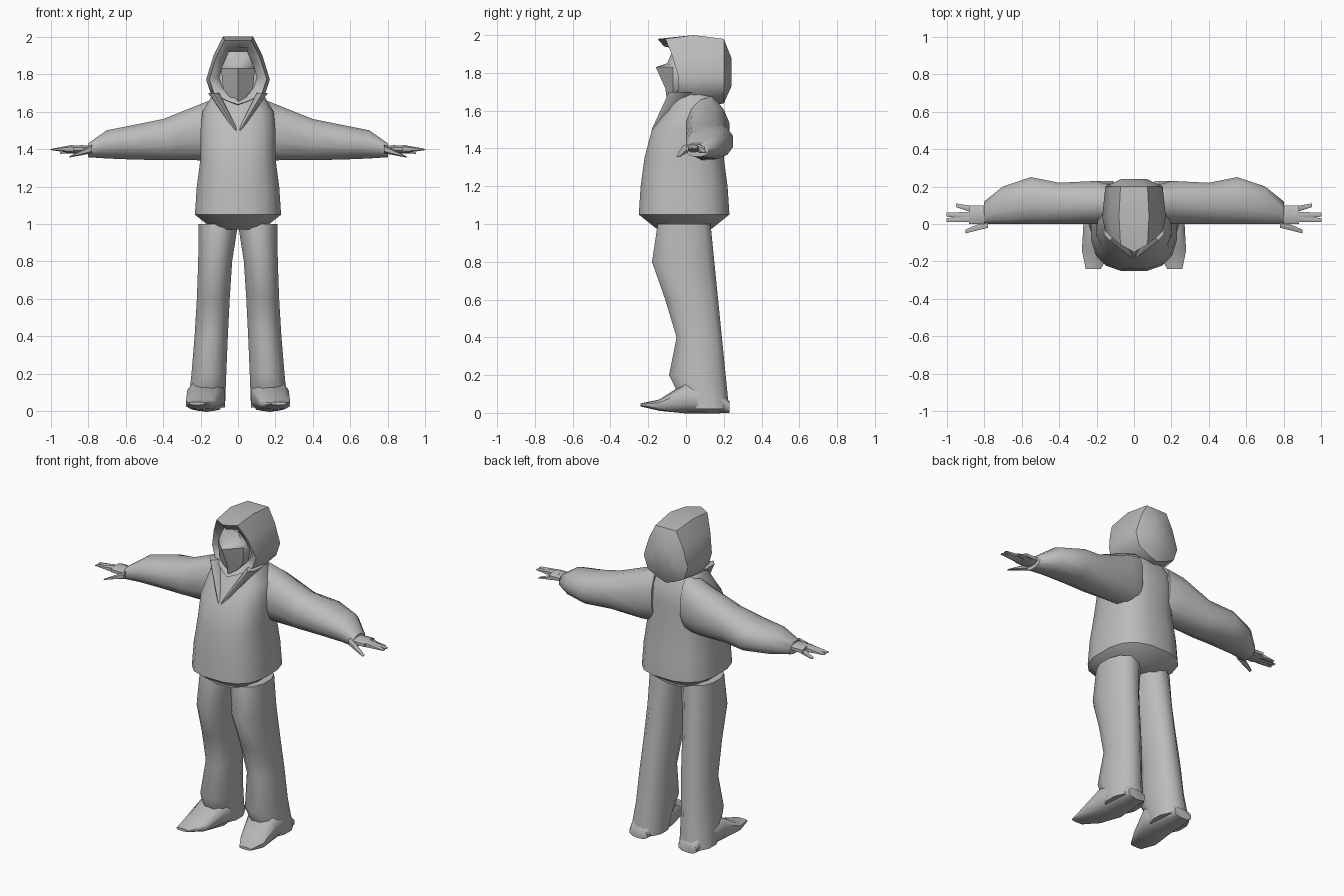
import bpy
import bmesh
import math

cube = bpy.data.objects.get("Cube")
if cube:
    bpy.data.objects.remove(cube, do_unlink=True)

grey = bpy.data.materials.new("plain grey")
grey.use_nodes = True
grey.diffuse_color = (0.5, 0.5, 0.5, 1)
grey.node_tree.nodes["Principled BSDF"].inputs["Base Color"].default_value = grey.diffuse_color


def skin(name, rings):
    """Join rings of points into a closed, smooth shaded body."""
    bm = bmesh.new()
    loops = [[bm.verts.new(point) for point in ring] for ring in rings]
    for first, second in zip(loops, loops[1:]):
        count = len(first)
        for i in range(count):
            j = (i + 1) % count
            bm.faces.new((first[i], first[j], second[j], second[i]))
    bm.faces.new(loops[0])
    bm.faces.new(loops[-1])
    bmesh.ops.recalc_face_normals(bm, faces=bm.faces)
    mesh = bpy.data.meshes.new(name)
    bm.to_mesh(mesh)
    bm.free()
    mesh.materials.append(grey)
    obj = bpy.data.objects.new(name, mesh)
    bpy.context.collection.objects.link(obj)
    bpy.ops.object.select_all(action="DESELECT")
    obj.select_set(True)
    bpy.context.view_layer.objects.active = obj
    bpy.ops.object.shade_smooth_by_angle(angle=math.radians(50))


def rounded(value, power):
    return math.copysign(abs(value) ** (2 / power), value)


def loft(name, axis, sections, sides=12, power=2.2, flip=1):
    """Each section is a position on the axis, then the low and high bounds across it."""
    rings = []
    reach = rounded(math.cos(math.pi / sides), power)
    for along, low_a, high_a, low_b, high_b in sections:
        ring = []
        for i in range(sides):
            turn = math.tau * (i + 0.5) / sides
            across = rounded(math.cos(turn), power) / reach
            up = rounded(math.sin(turn), power) / reach
            a = (low_a + high_a + (high_a - low_a) * across) / 2
            b = (low_b + high_b + (high_b - low_b) * up) / 2
            x, y, z = {"x": (along, a, b), "y": (a, along, b), "z": (a, b, along)}[axis]
            ring.append((x * flip, y, z))
        rings.append(ring)
    skin(name, rings)


# Jacket body: gathered hem, full belly, and a back as deep as the half width
body = [(0.97, 0.13, 0.15), (1.05, 0.23, 0.25), (1.2, 0.22, 0.24), (1.35, 0.2, 0.22),
        (1.5, 0.2, 0.18), (1.6, 0.19, 0.1), (1.7, 0.13, 0.05)]
loft("jacket_body", "z",
     [(z, -width, width, -belly, width) for z, width, belly in body], sides=16, power=2.7)

# Hood: one outline swept from the deep lining, over the slanted rim, to the back
half = [(0.08, 0.2), (0.13, 0.1), (0.17, -0.03), (0.14, -0.12), (0.06, -0.16)]
outline = [(0, 0.2)] + half + [(0, -0.18)] + [(-x, z) for x, z in reversed(half)]
hood = []
for y, scale in [(-0.02, 0.6), (-0.1, 0.7), (-0.13, 0.9), (0.04, 1), (0.2, 0.9), (0.24, 0.4)]:
    slant = 4 * max(0, -y)
    hood.append([(x * scale, y + slant * (abs(x) - 0.2 * z), 1.8 + z * scale)
                 for x, z in outline])
skin("hood", hood)

# Face under the hood, with a pointed brow
face = []
for z, width, front in [(1.65, 0.02, -0.1), (1.72, 0.08, -0.11), (1.83, 0.09, -0.16),
                        (1.85, 0.08, -0.1), (1.92, 0.05, -0.06)]:
    face.append([(0, front, z), (width, -0.07, z), (width, 0.05, z),
                 (-width, 0.05, z), (-width, -0.07, z)])
skin("face", face)

for side, flip in (("left", 1), ("right", -1)):
    # Collar edge, widening from the chest up to the hood
    collar = []
    for rise in (0, 0.5, 1):
        collar.append((1.5 + 0.2 * rise, 0.1 * rise, 0.02 + 0.14 * rise,
                       -0.18 + 0.1 * rise, -0.15 + 0.2 * rise))
    loft(side + "_collar", "z", collar, sides=6, flip=flip)

    # Sleeve: level underneath and straight in front, tapering above and behind
    sleeve = [(0.1, 0.2, 1.68), (0.2, 0.23, 1.64), (0.4, 0.22, 1.56),
              (0.55, 0.25, 1.53), (0.7, 0.2, 1.5), (0.8, 0.12, 1.43)]
    loft(side + "_sleeve", "x",
         [(x, 0, back, 1.34 + 0.04 * x ** 4, top) for x, back, top in sleeve], flip=flip)

    # Hand: flat palm, then fingers and thumb spreading from it
    loft(side + "_palm", "x", [(x, 0, 0.1, 1.38, 1.42) for x in (0.78, 0.88)],
         sides=8, flip=flip)
    fingers = {"front_finger": (1, 0.02), "middle_finger": (1, 0.05),
               "little_finger": (0.95, 0.1), "thumb": (0.9, -0.04)}
    for finger, (tip, y) in fingers.items():
        root = (y + 0.04) / 2
        drop = 1.4 - 0.4 * (1 - tip)
        loft(side + "_" + finger, "x",
             [(tip - 0.12, root - 0.02, root + 0.02, 1.38, 1.42),
              (tip, y - 0.01, y + 0.01, drop - 0.005, drop)], sides=6, flip=flip)

    # Trouser leg: flares towards the floor, with a forward thigh and bunched ankle
    leg = []
    for z, front in [(1, -0.15), (0.8, -0.18), (0.6, -0.11), (0.4, -0.05),
                     (0.2, -0.09), (0.1, -0.04), (0.02, 0)]:
        fall = 1 - z
        leg.append((z, 0.07 * math.sqrt(fall), 0.21 + 0.06 * fall ** 2, front, 0.23 - 0.1 * z))
    loft(side + "_trouser_leg", "z", leg, flip=flip)

    # Shoe: turned slightly out, with a raised toe
    shoe = []
    for y, width, top in [(0.23, 0.06, 0.06), (0.15, 0.08, 0.13), (0, 0.1, 0.16),
                          (-0.14, 0.08, 0.07), (-0.24, 0.04, 0.05)]:
        forward = max(0, -y)
        middle = 0.17 + 0.2 * forward
        shoe.append((y, middle - width, middle + width, 0.6 * forward ** 2, top))
    loft(side + "_shoe", "y", shoe, sides=10, power=2.8, flip=flip)
